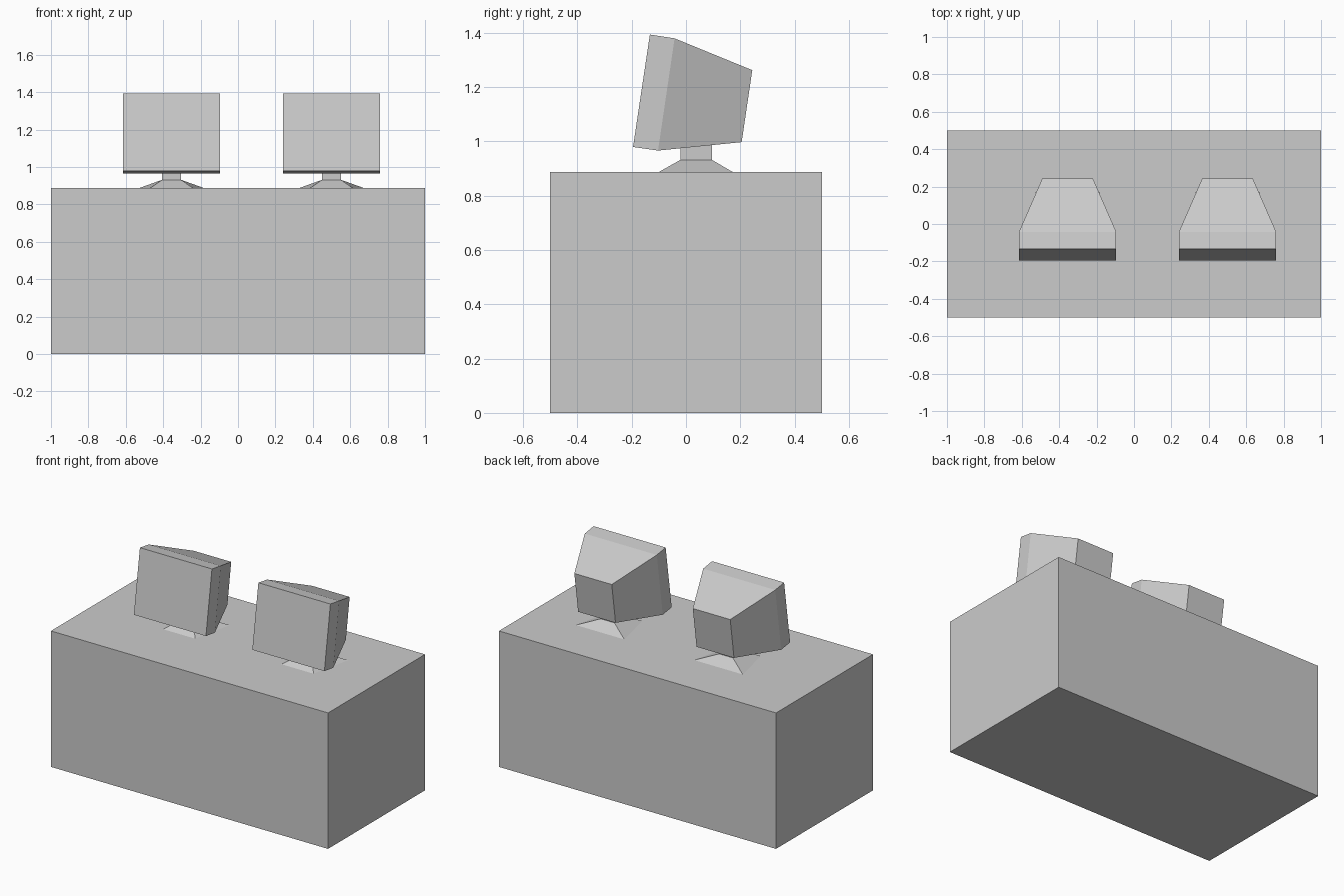
import bpy
import bmesh

cube = bpy.data.objects.get("Cube")
if cube:
    bpy.data.objects.remove(cube, do_unlink=True)

grey = bpy.data.materials.new("light grey")
grey.use_nodes = True
COLOUR = (0.6, 0.6, 0.6, 1)
grey.diffuse_color = COLOUR
grey.node_tree.nodes["Principled BSDF"].inputs["Base Color"].default_value = COLOUR


def loft(name, sections, x=0):
    """Skin rectangular sections, each a pair of edges (half width, y, z)."""
    bm = bmesh.new()
    rings = []
    for (w1, y1, z1), (w2, y2, z2) in sections:
        corners = [(-w1, y1, z1), (w1, y1, z1), (w2, y2, z2), (-w2, y2, z2)]
        rings.append([bm.verts.new(c) for c in corners])
    bm.faces.new(rings[0])
    bm.faces.new(rings[-1])
    for a, b in zip(rings, rings[1:]):
        for i in range(4):
            j = (i + 1) % 4
            bm.faces.new((a[i], a[j], b[j], b[i]))
    bmesh.ops.recalc_face_normals(bm, faces=bm.faces)
    mesh = bpy.data.meshes.new(name)
    bm.to_mesh(mesh)
    bm.free()
    mesh.materials.append(grey)
    obj = bpy.data.objects.new(name, mesh)
    obj.location.x = x
    bpy.context.collection.objects.link(obj)
    return obj


DESK_TOP = 0.887
FOOT_TOP = 0.932

# Solid desk block
loft("desk", [((1, -0.5, z), (1, 0.5, z)) for z in (0, DESK_TOP)])

for side, x in (("right", -0.355), ("left", 0.5)):
    # Tilted housing: flat front, straight rim, tapered back
    loft(side + "_monitor", [
        ((0.26, -0.195, 0.979), (0.26, -0.133, 1.393)),
        ((0.26, -0.103, 0.966), (0.26, -0.042, 1.379)),
        ((0.135, 0.205, 0.997), (0.135, 0.244, 1.262)),
    ], x)
    # Square neck, running up into the housing
    loft(side + "_neck", [((0.05, -0.02, z), (0.05, 0.095, z))
                          for z in (FOOT_TOP, 1.0)], x)
    # Sloped foot, wider at the back
    loft(side + "_foot", [
        ((0.115, -0.1, DESK_TOP), (0.175, 0.172, DESK_TOP)),
        ((0.05, -0.02, FOOT_TOP), (0.05, 0.095, FOOT_TOP)),
    ], x)
